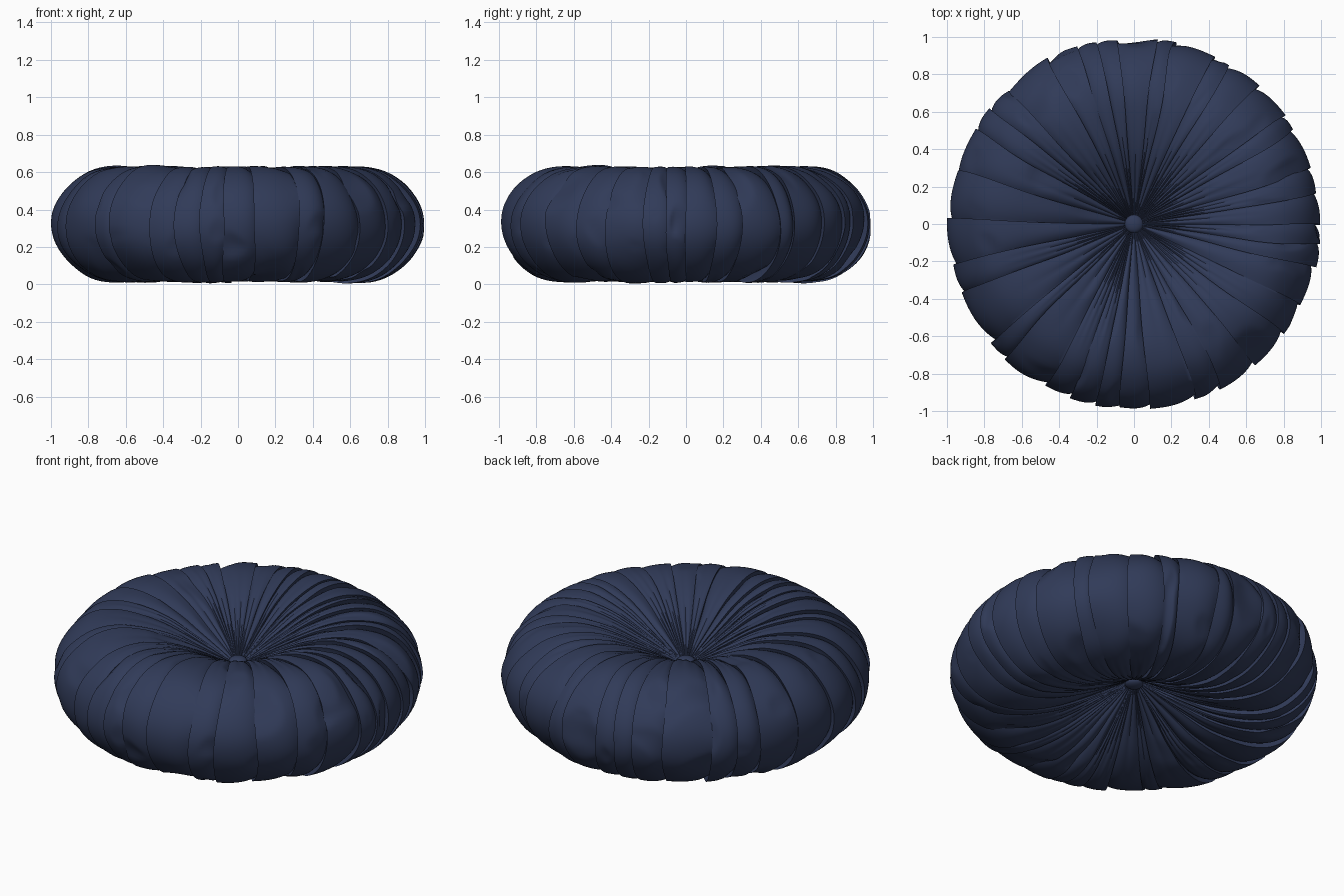
import bpy, bmesh, math, random
from mathutils import Vector, noise

random.seed(7)
cube = bpy.data.objects.get("Cube")
if cube:
    bpy.data.objects.remove(cube, do_unlink=True)

MID = 0.32          # height of the middle plane
PANELS = 35         # overlapping pleats around the cushion
COLS = 13           # columns across one pleat
STEPS = 5           # rows between two profile points

navy = bpy.data.materials.new("navy_fabric")
navy.use_nodes = True
colour = (0.030, 0.043, 0.098, 1)
navy.diffuse_color = colour
navy.node_tree.nodes["Principled BSDF"].inputs["Base Color"].default_value = colour


def finish(name, bm, angle):
    bmesh.ops.recalc_face_normals(bm, faces=bm.faces)
    mesh = bpy.data.meshes.new(name)
    bm.to_mesh(mesh)
    bm.free()
    mesh.materials.append(navy)
    obj = bpy.data.objects.new(name, mesh)
    bpy.context.collection.objects.link(obj)
    bpy.ops.object.select_all(action='DESELECT')
    obj.select_set(True)
    bpy.context.view_layer.objects.active = obj
    bpy.ops.object.shade_smooth_by_angle(angle=math.radians(angle))
    return obj


def spline(points):
    """Smooth curve through the points."""
    out = []
    pts = [points[0]] + points + [points[-1]]
    for a, b, c, d in zip(pts, pts[1:], pts[2:], pts[3:]):
        for i in range(STEPS):
            t = i / STEPS
            out.append(0.5 * (2 * b + (c - a) * t + (2 * a - 5 * b + 4 * c - d) * t * t
                              + (3 * b - a - 3 * c + d) * t ** 3))
    return out + [points[-1]]


# Cushion profile: radius and height above the middle plane, mirrored below
half = [(0.025, 0.055), (0.12, 0.11), (0.25, 0.18), (0.4, 0.25), (0.55, 0.29),
        (0.68, 0.298), (0.8, 0.268), (0.9, 0.195), (0.963, 0.1)]
profile = spline([Vector(p) for p in half] + [Vector((0.983, 0))]
                 + [Vector((r, -z)) for r, z in reversed(half)])
rows = len(profile)

# Uneven pleat positions around the cushion
widths = [random.uniform(0.5, 1.5) for _ in range(PANELS)]
seams = [0.0]
for w in widths:
    seams.append(seams[-1] + w * math.tau / sum(widths))
ridges = [random.choice((1, 2, 2, 3)) for _ in range(PANELS)]


def seam_angle(k, s):
    """Each seam wanders a little as it runs over the cushion."""
    turn = math.tau if k == PANELS else 0
    k %= PANELS
    return seams[k] + turn + 0.03 * noise.noise(Vector((k * 3.7, s * 4, 0.5)))


def fold_strength(k, s):
    return 0.75 + 1.1 * noise.noise(Vector(((k % PANELS) * 5.3, s * 5, 9.1)))


# Pleated cushion: one continuous skin with a lip at the start of each pleat
bm = bmesh.new()
columns = []
for k in range(PANELS):
    for c in range(COLS + 1):
        u = max(0, c - 1) / (COLS - 1)
        column = []
        for i, p in enumerate(profile):
            s = i / (rows - 1)
            tangent = profile[min(i + 1, rows - 1)] - profile[max(i - 1, 0)]
            normal = Vector((-tangent.y, tangent.x)).normalized()
            r = p.x
            depth = min(0.02, 0.004 + 0.035 * r)
            lip, tuck = fold_strength(k, s), fold_strength(k + 1, s)
            a0, a1 = seam_angle(k, s), seam_angle(k + 1, s)
            lap = 0.016 * max(0, lip)
            angle = a0 - lap + (a1 - a0 + lap) * u
            # raised leading edge, full belly, trailing edge tucked under
            if c == 0:
                off = -depth * max(0.1, lip)
                angle = a0
            else:
                off = 0.6 * depth * max(0, lip) * (1 - u) ** 2
                off += 0.35 * depth * math.sin(math.pi * u)
                off -= depth * max(0.1, tuck) * u ** 5
            # fine gathers that fade out towards the rim
            gather = max(0, 1 - r / 0.75) * min(0.012, 0.05 * r)
            off -= gather * (1 - abs(math.sin(math.pi * ridges[k] * u)))
            # soft dents
            at = Vector((r * math.cos(angle), r * math.sin(angle), p.y))
            off += 0.014 * r * noise.noise(at * 3.5)
            dent = noise.noise(Vector((k * 2.9 + u * 0.9, s * 9, 3.3)))
            off -= 0.05 * max(0, dent - 0.3) * min(1, r * 1.5)
            q = p + normal * off
            column.append(bm.verts.new((q.x * math.cos(angle), q.x * math.sin(angle),
                                        MID + q.y)))
        columns.append(column)
for a, b in zip(columns, columns[1:] + columns[:1]):
    for i in range(rows - 1):
        bm.faces.new((a[i], a[i + 1], b[i + 1], b[i]))
finish("pleated_cushion", bm, 40)

# Covered buttons pulled into the middle of the top and bottom
for name, side in (("top_button", 1), ("bottom_button", -1)):
    bm = bmesh.new()
    bmesh.ops.create_uvsphere(bm, u_segments=16, v_segments=10, radius=0.05)
    for v in bm.verts:
        v.co.z = v.co.z * 0.5 + side * 0.07 + MID
    finish(name, bm, 60)
